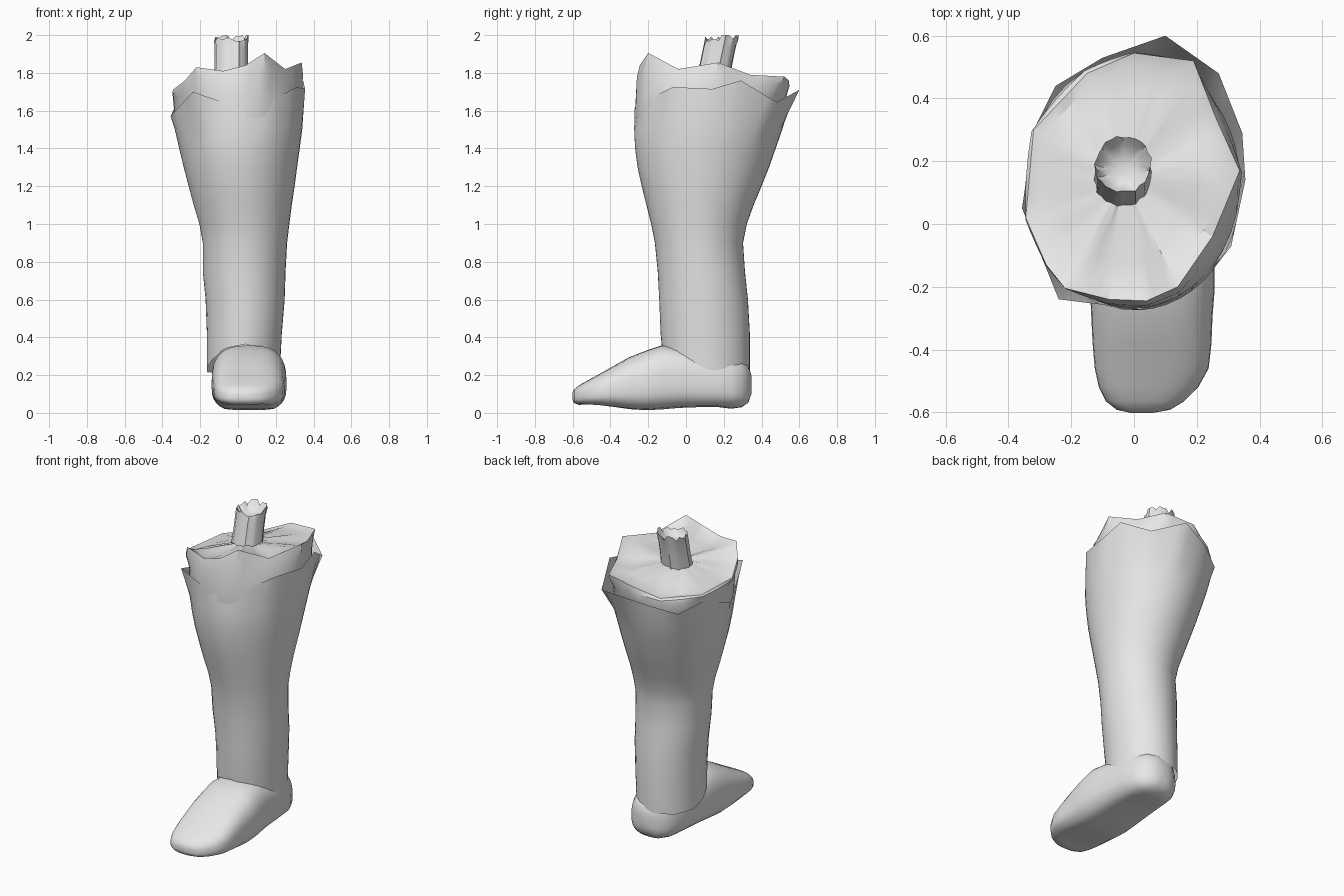
import bpy, bmesh, math, random
from mathutils import Vector

random.seed(4)
grey = bpy.data.materials.new("plain_grey")
grey.diffuse_color = (0.8, 0.8, 0.8, 1)


def loft(name, rings, cap_start=False, cap_end=False, angle=40):
    """Skin a list of equally long closed rings."""
    bm = bmesh.new()
    vs = [[bm.verts.new(p) for p in r] for r in rings]
    n = len(rings[0])
    for a, b in zip(vs, vs[1:]):
        for i in range(n):
            j = (i + 1) % n
            bm.faces.new((a[i], a[j], b[j], b[i]))
    if cap_start:
        bm.faces.new(vs[0][::-1])
    if cap_end:
        bm.faces.new(vs[-1])
    me = bpy.data.meshes.new(name)
    bm.to_mesh(me)
    bm.free()
    me.materials.append(grey)
    ob = bpy.data.objects.new(name, me)
    bpy.context.collection.objects.link(ob)
    bpy.ops.object.select_all(action='DESELECT')
    ob.select_set(True)
    bpy.context.view_layer.objects.active = ob
    bpy.ops.object.shade_smooth_by_angle(angle=math.radians(angle))
    return ob


def subdivide(points, k):
    """Closed polyline with k straight steps per edge."""
    pts = [Vector(p) for p in points]
    return [p.lerp(pts[(i + 1) % len(pts)], s / k)
            for i, p in enumerate(pts) for s in range(k)]


def angles(ring, cx, cy):
    return [math.atan2(p.y - cy, p.x - cx) for p in ring]


def oval(section, angs):
    z, x0, x1, y0, y1 = section
    cx, cy, rx, ry = (x0 + x1) / 2, (y0 + y1) / 2, (x1 - x0) / 2, (y1 - y0) / 2
    out = []
    for a in angs:
        r = 1 / math.hypot(math.cos(a) / rx, math.sin(a) / ry)
        out.append(Vector((cx + r * math.cos(a), cy + r * math.sin(a), z)))
    return out


# Trouser leg: smooth tube with a torn zigzag top edge and slanted hem
torn = subdivide([
    (0.355, 0.14, 1.715), (0.345, 0.29, 1.76), (0.27, 0.48, 1.645),
    (0.10, 0.60, 1.71), (-0.10, 0.53, 1.66), (-0.25, 0.44, 1.61),
    (-0.32, 0.30, 1.65), (-0.357, 0.05, 1.57), (-0.24, -0.24, 1.70),
    (0.02, -0.272, 1.61), (0.19, -0.20, 1.66), (0.31, -0.07, 1.725)], 4)
ta = angles(torn, 0, 0.15)
leg = [(0.30, -0.165, 0.222, -0.13, 0.338), (0.42, -0.165, 0.232, -0.135, 0.338),
       (0.60, -0.172, 0.247, -0.142, 0.328), (0.75, -0.187, 0.252, -0.15, 0.312),
       (0.90, -0.187, 0.26, -0.165, 0.302), (1.00, -0.205, 0.272, -0.185, 0.322),
       (1.10, -0.235, 0.285, -0.21, 0.358), (1.20, -0.262, 0.30, -0.235, 0.40),
       (1.30, -0.288, 0.313, -0.257, 0.44), (1.40, -0.312, 0.327, -0.27, 0.475),
       (1.50, -0.335, 0.34, -0.275, 0.51)]
rings = [oval(s, ta) for s in leg]
for p in rings[0]:
    t = min(1, max(0, (p.y + 0.13) / 0.36))
    p.z = 0.36 - 0.15 * (t * (2 - t)) + random.uniform(-0.005, 0.005)
loft("trouser_leg", rings + [torn])

# Flesh stump: rises out of the trouser and closes with an uneven cut surface
edge = subdivide([
    (0.337, 0.17, 1.855), (0.26, 0.34, 1.79), (0.19, 0.52, 1.78),
    (0.0, 0.545, 1.76), (-0.15, 0.48, 1.70), (-0.32, 0.30, 1.70),
    (-0.345, 0.02, 1.71), (-0.28, -0.13, 1.76), (-0.22, -0.205, 1.83),
    (-0.08, -0.24, 1.81), (0.04, -0.245, 1.84), (0.14, -0.20, 1.905),
    (0.25, -0.04, 1.82)], 4)
ea = angles(edge, 0, 0.15)
flesh = [oval(s, ea) for s in [
    (1.40, -0.29, 0.305, -0.25, 0.455), (1.52, -0.325, 0.325, -0.265, 0.49),
    (1.60, -0.338, 0.335, -0.269, 0.515), (1.67, -0.345, 0.338, -0.266, 0.53)]]
flesh.append([a.lerp(b, 0.65) + Vector((a.x * 0.02, (a.y - 0.15) * 0.02, 0))
              for a, b in zip(flesh[-1], edge)])
flesh.append(edge)
middle = Vector((-0.03, 0.145, 1.785))
for f, drop in ((0.9, 0.014), (0.68, 0.012), (0.42, 0.006), (0.15, 0.0)):
    ring = []
    for p in edge:
        q = middle.lerp(p, f)
        q.z = 1.785 + (p.z - 1.785) * f ** 1.6 - drop + random.uniform(-0.004, 0.004)
        ring.append(q)
    flesh.append(ring)
loft("flesh_stump", flesh, cap_end=True, angle=30)

# Bone: leaning fluted shaft with a splintered rim and a hollow end
N = 28
flutes = [random.uniform(0.93, 1.05) for _ in range(N)]
tips = [random.choice((0.0, -0.008, -0.02, -0.03)) for _ in range(N)]


def bone_ring(z, r, jag=0.0):
    cy = 0.14 + (z - 1.76) * 0.21
    return [Vector((-0.035 + r * f * math.cos(2 * math.pi * i / N),
                    cy + r * f * math.sin(2 * math.pi * i / N), z + jag * t))
            for i, (f, t) in enumerate(zip(flutes, tips))]


loft("bone", [bone_ring(1.74, 0.092), bone_ring(1.85, 0.087), bone_ring(1.94, 0.087),
              bone_ring(2.0, 0.09, 1.0), bone_ring(1.965, 0.072, 0.3),
              bone_ring(1.94, 0.045), bone_ring(1.935, 0.015)], cap_end=True)

# Foot: rounded sections from toe to heel (y, x0, x1, z bottom, z top)
foot = [(-0.602, -0.01, 0.06, 0.07, 0.105), (-0.592, -0.055, 0.115, 0.052, 0.125),
        (-0.565, -0.09, 0.16, 0.042, 0.147), (-0.52, -0.112, 0.205, 0.038, 0.172),
        (-0.46, -0.125, 0.238, 0.032, 0.205), (-0.38, -0.132, 0.247, 0.022, 0.25),
        (-0.30, -0.136, 0.25, 0.01, 0.295), (-0.21, -0.14, 0.257, 0.004, 0.33),
        (-0.13, -0.14, 0.257, 0.008, 0.357), (-0.04, -0.135, 0.245, 0.016, 0.35),
        (0.06, -0.125, 0.235, 0.02, 0.335), (0.16, -0.115, 0.225, 0.022, 0.32),
        (0.24, -0.10, 0.212, 0.022, 0.30), (0.295, -0.07, 0.185, 0.03, 0.28),
        (0.33, -0.025, 0.14, 0.055, 0.25), (0.346, 0.02, 0.095, 0.10, 0.20)]


def sign_pow(v, e):
    return math.copysign(abs(v) ** e, v)


rings = []
for y, x0, x1, z0, z1 in foot:
    ring = []
    for i in range(32):
        a = 2 * math.pi * i / 32
        c, s = sign_pow(math.cos(a), 0.72), sign_pow(math.sin(a), 0.72)
        # widest point sits low, near the sole
        zw = z0 + (z1 - z0) * 0.42
        z = zw + s * ((z1 - zw) if s > 0 else (zw - z0))
        # shallow hollow under the toes and arch
        if s < -0.9 and -0.55 < y < 0.2:
            z += 0.012 * (1 - abs(c))
        ring.append(Vector(((x0 + x1) / 2 + c * (x1 - x0) / 2, y, z)))
    rings.append(ring[::-1])
loft("foot", rings, cap_start=True, cap_end=True, angle=60)
